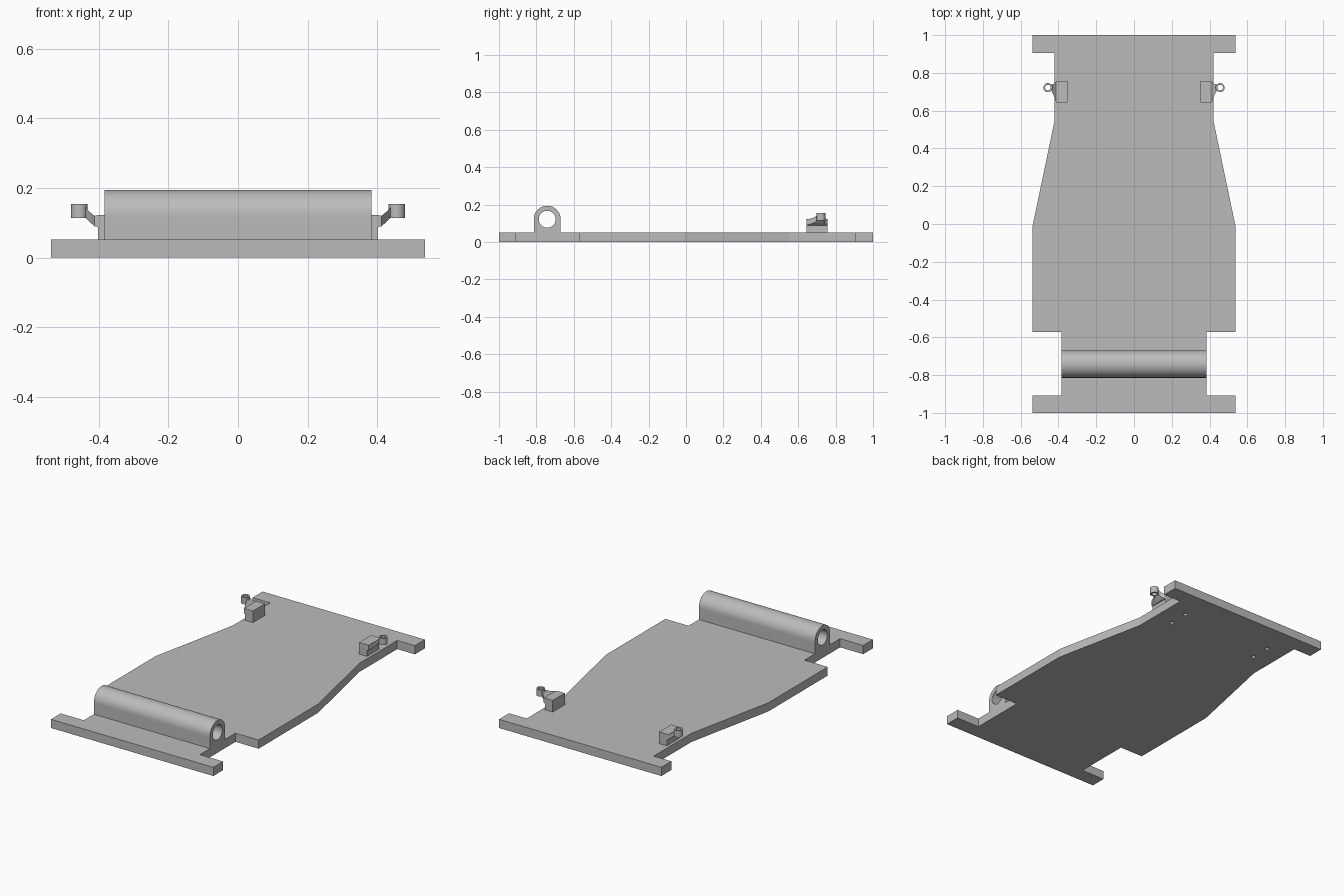
import bpy, bmesh, math
from mathutils import Matrix

if "Cube" in bpy.data.objects:
    bpy.data.objects.remove(bpy.data.objects["Cube"])

grey = bpy.data.materials.new("plain grey")
grey.diffuse_color = (0.5, 0.5, 0.5, 1)
grey.use_nodes = True
grey.node_tree.nodes["Principled BSDF"].inputs["Base Color"].default_value = grey.diffuse_color


def finish(name, bm, smooth=False):
    bmesh.ops.recalc_face_normals(bm, faces=bm.faces)
    mesh = bpy.data.meshes.new(name)
    bm.to_mesh(mesh)
    bm.free()
    mesh.materials.append(grey)
    ob = bpy.data.objects.new(name, mesh)
    bpy.context.collection.objects.link(ob)
    if smooth:
        bpy.ops.object.select_all(action='DESELECT')
        ob.select_set(True)
        bpy.context.view_layer.objects.active = ob
        bpy.ops.object.shade_smooth_by_angle(angle=math.radians(30))
    return ob


def loft(name, sections):
    """Skin a run of closed loops and cap both ends."""
    bm = bmesh.new()
    rings = [[bm.verts.new(p) for p in s] for s in sections]
    n = len(rings[0])
    for a, b in zip(rings, rings[1:]):
        for i in range(n):
            j = (i + 1) % n
            bm.faces.new((a[i], a[j], b[j], b[i]))
    bm.faces.new(rings[0])
    bm.faces.new(rings[-1])
    return finish(name, bm)


def tube(name, outer, inner, place):
    """Hollow prism: outer and inner 2D loops, place(u, v, end) gives 3D points."""
    bm = bmesh.new()
    o, q = [[[bm.verts.new(place(u, v, e)) for u, v in loop] for e in (0, 1)]
            for loop in (outer, inner)]
    n = len(outer)
    for i in range(n):
        j = (i + 1) % n
        for a, b in ((o[0], o[1]), (q[0], q[1]), (o[0], q[0]), (o[1], q[1])):
            bm.faces.new((a[i], a[j], b[j], b[i]))
    return finish(name, bm, True)


def circle(r, n):
    return [(r * math.cos(2 * math.pi * i / n), r * math.sin(2 * math.pi * i / n))
            for i in range(n)]


# Base plate with notched and tapered sides
T = 0.052
half = [(0.537, -1), (0.537, -0.908), (0.384, -0.908), (0.384, -0.572),
        (0.537, -0.572), (0.537, -0.01), (0.42, 0.55), (0.42, 0.905),
        (0.537, 0.905), (0.537, 1)]
outline = half + [(-x, y) for x, y in reversed(half)]
plate = loft("base_plate", [[(x, y, z) for x, y in outline] for z in (0, T)])

# Small blind holes in the underside
bm = bmesh.new()
for x in (-0.3, 0.3):
    for y in (0.69, 0.81):
        bmesh.ops.create_cone(bm, cap_ends=True, segments=16, radius1=0.012,
                              radius2=0.012, depth=0.06,
                              matrix=Matrix.Translation((x, y, 0)))
cutter = finish("hole_cutter", bm)
cut = plate.modifiers.new("holes", 'BOOLEAN')
cut.operation = 'DIFFERENCE'
cut.solver = 'EXACT'
cut.object = cutter
bpy.context.view_layer.objects.active = plate
bpy.ops.object.modifier_apply(modifier=cut.name)
bpy.data.objects.remove(cutter)

# Hinge barrel: round top, square foot, bore right through
R, N = 0.072, 64
outer = [(u, v) if v >= -1e-6 else (u * R / max(abs(u), abs(v)), v * R / max(abs(u), abs(v)))
         for u, v in circle(R, N)]
tube("hinge_barrel", outer, circle(0.045, N),
     lambda u, v, e: (-0.384 + 0.768 * e, -0.742 + u, 0.122 + v))


# Side brackets: block, tapering arm and eyelet
def rect(x, y0, y1, z0, z1):
    return [(x, y0, z0), (x, y1, z0), (x, y1, z1), (x, y0, z1)]


for s, side in ((1, "right"), (-1, "left")):
    loft(side + "_block", [rect(s * 0.352, 0.643, 0.757, T, 0.122),
                           rect(s * 0.403, 0.643, 0.757, T, 0.122)])
    loft(side + "_arm", [rect(s * 0.403, 0.643, 0.757, 0.088, 0.122),
                         rect(s * 0.412, 0.645, 0.755, 0.09, 0.12),
                         rect(s * 0.425, 0.68, 0.742, 0.101, 0.13),
                         rect(s * 0.438, 0.707, 0.737, 0.115, 0.144)])
    tube(side + "_eyelet", circle(0.024, 32), circle(0.015, 32),
         lambda u, v, e: (s * 0.456 + u, 0.722 + v, 0.114 + 0.04 * e))
